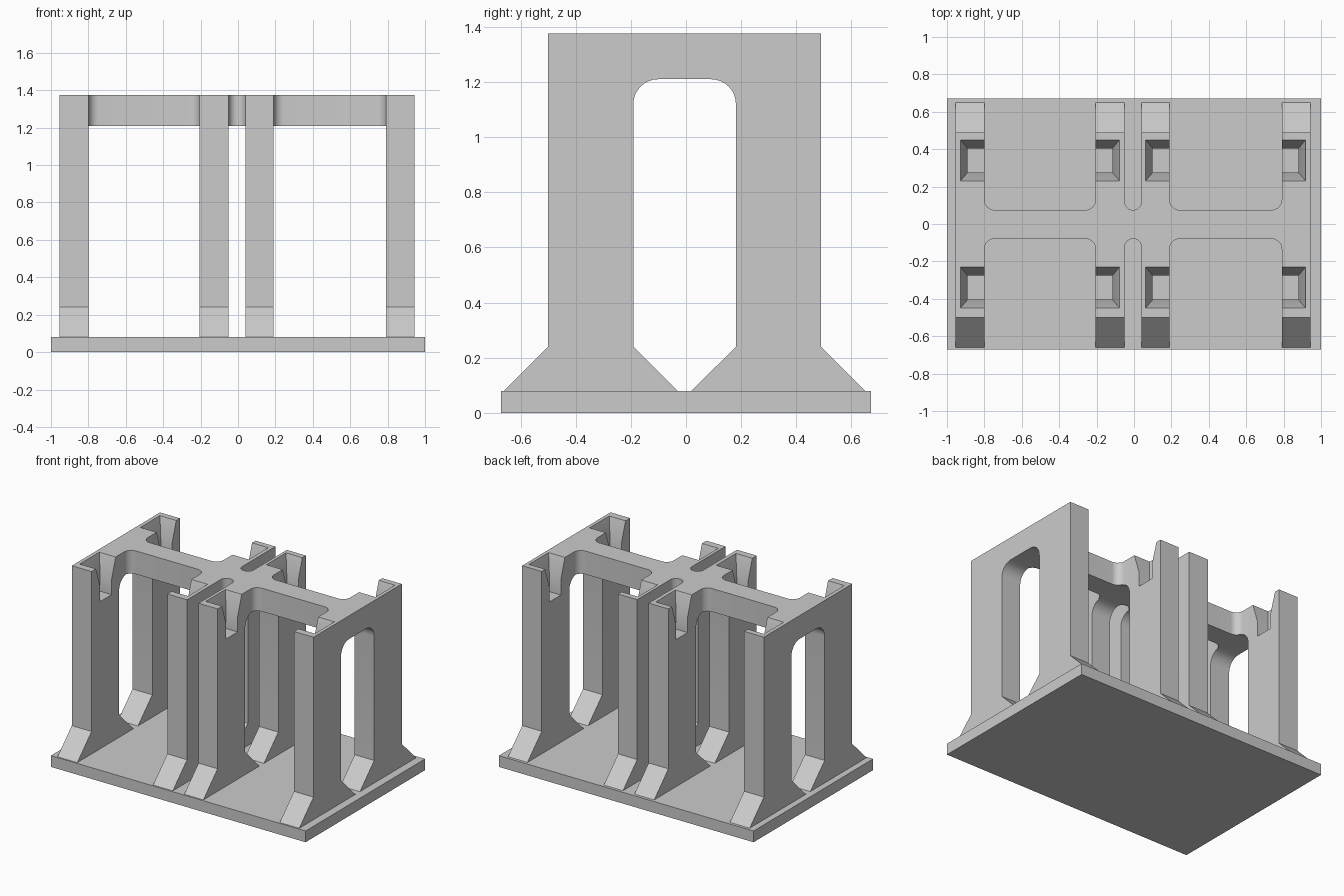
import bpy, bmesh, math
from mathutils import Vector

if "Cube" in bpy.data.objects:
    bpy.data.objects.remove(bpy.data.objects["Cube"])

grey = bpy.data.materials.new("light grey")
grey.diffuse_color = (0.6, 0.6, 0.6, 1)
grey.use_nodes = True
grey.node_tree.nodes["Principled BSDF"].inputs["Base Color"].default_value = grey.diffuse_color

BASE_TOP, SOFFIT, TOP = 0.08, 1.21, 1.375
CY = -0.005                                # middle of the stand in y


def finish(name, bm):
    bmesh.ops.recalc_face_normals(bm, faces=bm.faces)
    me = bpy.data.meshes.new(name)
    bm.to_mesh(me)
    bm.free()
    me.materials.append(grey)
    ob = bpy.data.objects.new(name, me)
    bpy.context.collection.objects.link(ob)
    return ob


def prism(name, pts, place, lo, hi):
    """Extrude a 2D outline; place(u, v, w) maps it into space."""
    bm = bmesh.new()
    a = [bm.verts.new(place(u, v, lo)) for u, v in pts]
    b = [bm.verts.new(place(u, v, hi)) for u, v in pts]
    bm.faces.new(a)
    bm.faces.new(b)
    for i in range(len(pts)):
        j = (i + 1) % len(pts)
        bm.faces.new((a[i], a[j], b[j], b[i]))
    return finish(name, bm)


def arc(cx, cy, r, a0, a1, n=8):
    return [(cx + r * math.cos(math.radians(a0 + (a1 - a0) * i / n)),
             cy + r * math.sin(math.radians(a0 + (a1 - a0) * i / n)))
            for i in range(n + 1)]


def boolean(target, other, op):
    m = target.modifiers.new(op.lower(), "BOOLEAN")
    m.object, m.operation, m.solver = other, op, "EXACT"
    bpy.context.view_layer.objects.active = target
    bpy.ops.object.modifier_apply(modifier=m.name)
    bpy.data.objects.remove(other)


# base plate
prism("base_plate", [(-1, -0.67), (1, -0.67), (1, 0.67), (-1, 0.67)],
      lambda u, v, w: (u, v, w), 0, BASE_TOP)

# arched frames with flared feet: half outline in y-z, then mirrored
half = [(0.495, TOP), (0.495, 0.24), (0.655, BASE_TOP), (0.025, BASE_TOP), (0.186, 0.24)]
half += arc(0.186 - 0.09, SOFFIT - 0.09, 0.09, 0, 90)
outline = half + [(-y, z) for y, z in reversed(half)]
frames = [(-0.955, -0.8, 1), (-0.205, -0.05, -1), (0.04, 0.19, 1), (0.79, 0.943, -1)]
stand = None
for x0, x1, _ in frames:
    f = prism("stand", outline, lambda u, v, w: (w, u + CY, v), x0, x1)
    if stand:
        boolean(stand, f, "UNION")
    else:
        stand = f

# cross beams with filleted ends between neighbouring frames
H = 0.077
for a, b, r in [(-0.8, -0.205, 0.055), (-0.05, 0.04, 0.0448), (0.19, 0.79, 0.055)]:
    side = [(a - 0.03, H + r)] + arc(a + r, H + r, r, 180, 270)
    side += arc(b - r, H + r, r, 270, 360) + [(b + 0.03, H + r)]
    pts = side + [(x, -y) for x, y in reversed(side)]
    boolean(stand, prism("beam", pts, lambda u, v, w: (u, v + CY + 0.003, w), SOFFIT, TOP), "UNION")

# tapered sockets in each leg top, open on one side of the frame
levels = [(1.125, 0.065, 0.09), (1.235, 0.065, 0.09), (TOP, 0.11, 0.128), (TOP + 0.05, 0.11, 0.128)]
for x0, x1, open_side in frames:
    face = x1 if open_side > 0 else x0
    for cy in (-0.34, 0.34):
        bm = bmesh.new()
        rings = []
        for z, hw, depth in levels:
            inner, outer = face - open_side * depth, face + open_side * 0.03
            rings.append([bm.verts.new((x, cy + s * hw, z)) for x, s in
                          ((inner, -1), (outer, -1), (outer, 1), (inner, 1))])
        bm.faces.new(rings[0])
        bm.faces.new(rings[-1])
        for lo, hi in zip(rings, rings[1:]):
            for i in range(4):
                j = (i + 1) % 4
                bm.faces.new((lo[i], lo[j], hi[j], hi[i]))
        boolean(stand, finish("socket_cutter", bm), "DIFFERENCE")

# smooth the fillets, keep hard edges
stand.name = "stand_frames"
bpy.ops.object.select_all(action="DESELECT")
stand.select_set(True)
bpy.context.view_layer.objects.active = stand
bpy.ops.object.shade_smooth_by_angle(angle=math.radians(30))
